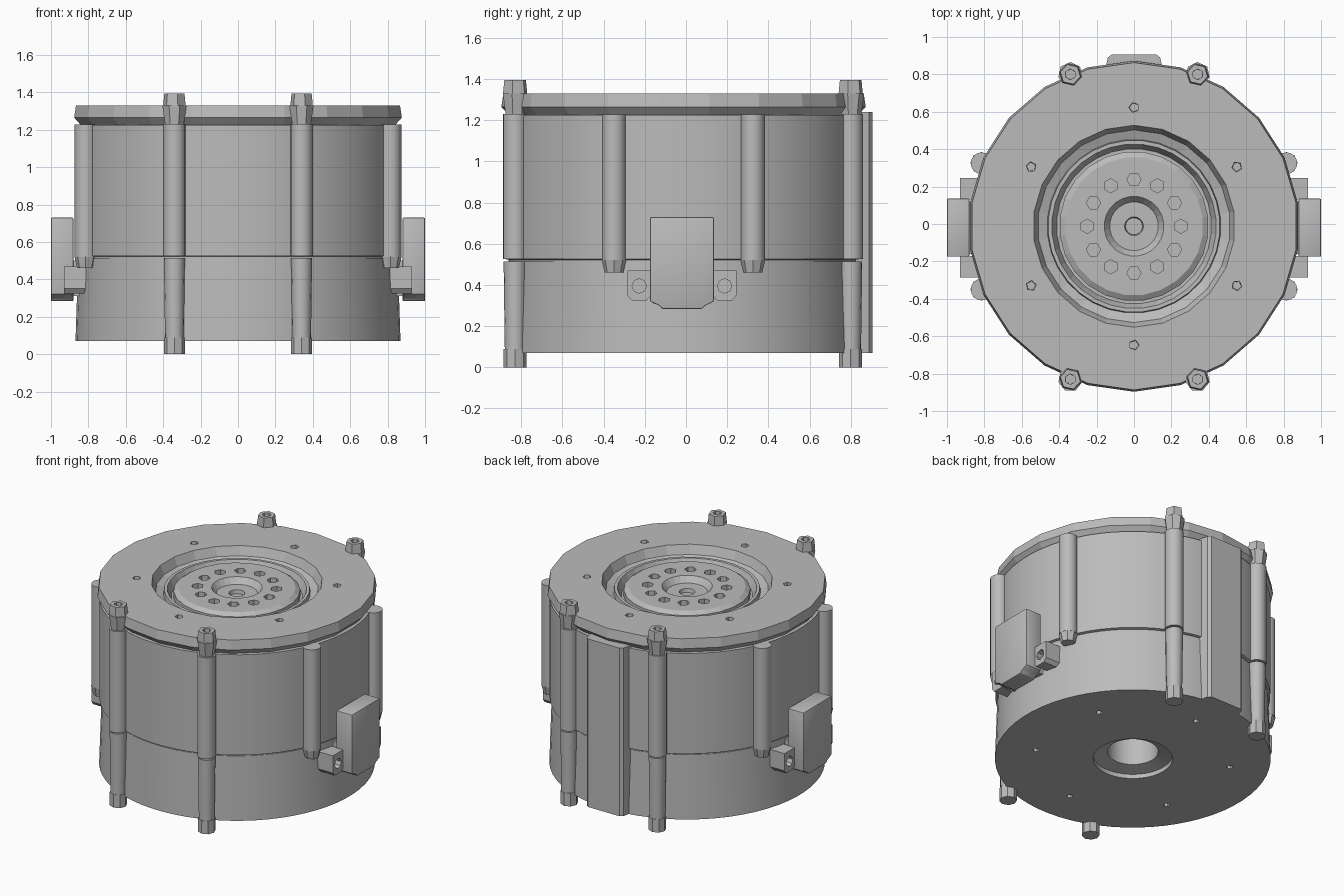
import bpy, bmesh, math
from mathutils import Matrix, Vector

cube = bpy.data.objects.get("Cube")
if cube:
    bpy.data.objects.remove(cube, do_unlink=True)

CY = -0.012  # axis of the round housing

metal = bpy.data.materials.new("grey metal")
metal.use_nodes = True
GREY = (0.5, 0.5, 0.5, 1)
metal.diffuse_color = GREY
metal.node_tree.nodes["Principled BSDF"].inputs["Base Color"].default_value = GREY


def finish(name, bm, smooth=True):
    bmesh.ops.recalc_face_normals(bm, faces=bm.faces)
    mesh = bpy.data.meshes.new(name)
    bm.to_mesh(mesh)
    bm.free()
    mesh.materials.append(metal)
    obj = bpy.data.objects.new(name, mesh)
    bpy.context.collection.objects.link(obj)
    if smooth:
        bpy.ops.object.select_all(action="DESELECT")
        obj.select_set(True)
        bpy.context.view_layer.objects.active = obj
        bpy.ops.object.shade_smooth_by_angle(angle=math.radians(30))
    return obj


def lathe(name, profile, sides, smooth=True, closed=False):
    """Spin (radius, z) points round the housing axis."""
    bm = bmesh.new()
    rings = []
    for r, z in profile:
        if r == 0:
            rings.append([bm.verts.new((0, CY, z))] * sides)
            continue
        angles = [2 * math.pi * (i + 0.5) / sides for i in range(sides)]
        rings.append([bm.verts.new((r * math.cos(a), CY + r * math.sin(a), z)) for a in angles])
    pairs = list(zip(rings, rings[1:]))
    if closed:
        pairs.append((rings[-1], rings[0]))
    for low, high in pairs:
        for i in range(sides):
            j = (i + 1) % sides
            corners = list(dict.fromkeys((low[i], low[j], high[j], high[i])))
            bm.faces.new(corners)
    return finish(name, bm, smooth)


def add_rod(bm, x, y, z0, z1, r0, r1, sides=16, turn=0.0):
    spot = Matrix.Translation((x, y, (z0 + z1) / 2)) @ Matrix.Rotation(turn, 4, "Z")
    bmesh.ops.create_cone(bm, cap_ends=True, segments=sides, radius1=r0, radius2=r1,
                          depth=z1 - z0, matrix=spot)


def rod(name, *args, smooth=True, **kw):
    bm = bmesh.new()
    add_rod(bm, *args, **kw)
    return finish(name, bm, smooth)


def prism(name, outline, axis, lo, hi, bevel=0.0):
    """Extrude a 2D outline along x (outline is y, z) or z (outline is x, y)."""
    bm = bmesh.new()
    place = (lambda p, d: (d, *p)) if axis == "x" else (lambda p, d: (*p, d))
    face = bm.faces.new([bm.verts.new(place(p, lo)) for p in outline])
    out = bmesh.ops.extrude_face_region(bm, geom=[face])
    moved = [v for v in out["geom"] if isinstance(v, bmesh.types.BMVert)]
    shift = Vector(place((0, 0), hi - lo))
    bmesh.ops.translate(bm, verts=moved, vec=shift)
    if bevel:
        bmesh.ops.bevel(bm, geom=bm.edges[:], offset=bevel, segments=2, affect="EDGES", profile=0.5)
    return finish(name, bm)


def cut(obj, bm):
    """Carve the shapes in bm out of obj, then bake the result."""
    cutter = finish("cutter", bm, False)
    cutter.hide_render = True
    mod = obj.modifiers.new("holes", "BOOLEAN")
    mod.operation, mod.solver, mod.object = "DIFFERENCE", "EXACT", cutter
    graph = bpy.context.evaluated_depsgraph_get()
    mesh = bpy.data.meshes.new_from_object(obj.evaluated_get(graph))
    obj.modifiers.clear()
    obj.data = mesh
    bpy.data.objects.remove(cutter, do_unlink=True)


# Lower housing, slightly flared, with the stepped shaft bore underneath
lower = lathe("lower_housing", [(0, 0.45), (0.16, 0.45), (0.16, 0.12), (0.25, 0.10), (0.25, 0.07),
                                (0.87, 0.07), (0.855, 0.515), (0, 0.515)], 64)
holes = bmesh.new()
for k in range(6):
    a = math.radians(60 * k + 30)
    add_rod(holes, 0.62 * math.cos(a), CY + 0.62 * math.sin(a), 0.03, 0.13, 0.02, 0.02, 6)
cut(lower, holes)

# Upper housing, with a shallow seam where it meets the lower one
lathe("upper_housing", [(0, 0.505), (0.85, 0.505), (0.85, 0.522), (0.868, 0.526),
                        (0.868, 1.225), (0, 1.225)], 64)

# Faceted cap ring with a dished opening and six small screw pockets
cap = lathe("cap_ring", [(0.45, 1.215), (0.84, 1.215), (0.885, 1.265), (0.875, 1.33),
                         (0.54, 1.33), (0.515, 1.27), (0.45, 1.245)], 22, False, True)
holes = bmesh.new()
for k in range(6):
    a = math.radians(60 * k + 30)
    add_rod(holes, 0.635 * math.cos(a), CY + 0.635 * math.sin(a), 1.29, 1.37, 0.025, 0.03, 5, a)
cut(cap, holes)

# Output disc with a ring of twelve holes and a sunken hub
lathe("inner_ring", [(0.41, 1.215), (0.47, 1.215), (0.46, 1.28), (0.44, 1.28)], 32, False, True)
disc = lathe("output_disc", [(0, 1.215), (0.40, 1.215), (0.40, 1.27), (0.37, 1.29), (0.16, 1.29),
                             (0.13, 1.25), (0.05, 1.25), (0.045, 1.225), (0, 1.225)], 24, False)
holes = bmesh.new()
for k in range(12):
    a = math.radians(30 * k)
    add_rod(holes, 0.25 * math.cos(a), CY + 0.25 * math.sin(a), 1.235, 1.35, 0.038, 0.038, 6, a)
cut(disc, holes)

# Rear boss running the full height of the housing
prism("rear_boss", [(-0.16, 0.8), (0.16, 0.8), (0.14, 0.89), (0.12, 0.905),
                    (-0.12, 0.905), (-0.14, 0.89)], "z", 0.07, 1.24)

for sx, side in ((1, "left"), (-1, "right")):
    for y, end in ((0.80, "back"), (-0.83, "front")):
        tag = f"{side}_{end}"
        x = 0.34 * sx
        # Through bolts in their sleeves
        rod(f"{tag}_upper_sleeve", x, y, 0.525, 1.23, 0.06, 0.06)
        rod(f"{tag}_lower_sleeve", x, y, 0.07, 0.515, 0.05, 0.056)
        rod(f"{tag}_bolt_end", x, y, 0, 0.09, 0.056, 0.056, sides=8)
        rod(f"{tag}_bolt_collar", x, y, 1.22, 1.33, 0.05, 0.066, sides=7, smooth=False)
        bm = bmesh.new()
        add_rod(bm, x, y, 1.325, 1.395, 0.062, 0.055, 6, 0.3)
        head = finish(f"{tag}_bolt_head", bm, False)
        bm = bmesh.new()
        add_rod(bm, x, y, 1.36, 1.45, 0.028, 0.03, 6)
        cut(head, bm)

    for y, end in ((0.325, "back"), (-0.35, "front")):
        # Short side ribs with tapered feet
        rod(f"{side}_{end}_rib", 0.815 * sx, y, 0.52, 1.228, 0.058, 0.058)
        rod(f"{side}_{end}_rib_foot", 0.815 * sx, y, 0.46, 0.522, 0.045, 0.06, sides=8, smooth=False)

    # Side connector: cover plate between two bracket ears
    prism(f"{side}_connector_cover", [(-0.175, 0.73), (-0.175, 0.32), (-0.13, 0.30), (-0.115, 0.283),
                                      (0.075, 0.283), (0.095, 0.30), (0.135, 0.32), (0.135, 0.73)],
          "x", 0.88 * sx, 1.0 * sx, 0.006)
    prism(f"{side}_connector_base", [(-0.16, 0.31), (0.12, 0.31), (0.12, 0.5), (-0.16, 0.5)],
          "x", 0.80 * sx, 0.89 * sx)
    for y0, y1, end in ((-0.285, -0.17, "front"), (0.13, 0.245, "back")):
        mid = (y0 + y1) / 2
        ear = prism(f"{side}_{end}_ear", [(y0, 0.35), (y0 + 0.02, 0.325), (y1 - 0.02, 0.325), (y1, 0.35),
                                          (y1, 0.47), (y0, 0.47)], "x", 0.78 * sx, 0.93 * sx)
        bm = bmesh.new()
        spot = Matrix.Translation((0.93 * sx, mid, 0.395)) @ Matrix.Rotation(math.pi / 2, 4, "Y")
        bmesh.ops.create_cone(bm, cap_ends=True, segments=8, radius1=0.035, radius2=0.035,
                              depth=0.08, matrix=spot)
        cut(ear, bm)
